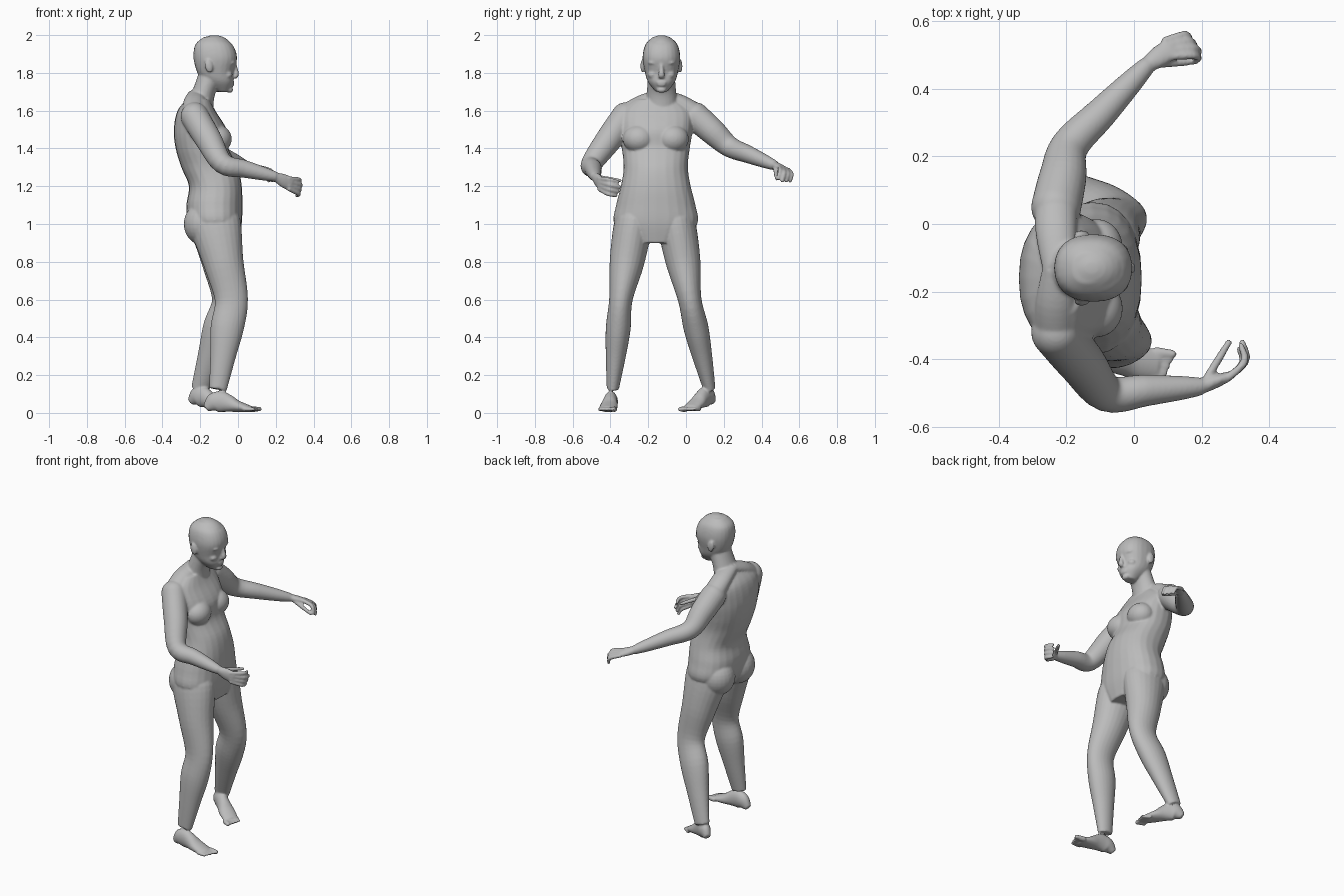
import bpy, bmesh, math
from mathutils import Vector, Matrix

cube = bpy.data.objects.get("Cube")
if cube:
    bpy.data.objects.remove(cube, do_unlink=True)

skin = bpy.data.materials.new("matte_grey")
skin.use_nodes = True
grey = (.5, .5, .5, 1)
skin.diffuse_color = grey
skin.node_tree.nodes["Principled BSDF"].inputs["Base Color"].default_value = grey

bm = bmesh.new()
SEGMENTS = 24
HEAD_Y = -.13
TORSO_Y = -.16
X_AXIS = Vector((1, 0, 0))
Y_AXIS = Vector((0, 1, 0))
Z_AXIS = Vector((0, 0, 1))


def smooth_rows(rows, steps=5):
    """Catmull-Rom interpolation between rows of numbers."""
    result = []
    last = len(rows) - 1
    for i in range(last):
        before, start, end, after = (rows[max(0, min(last, i + k))] for k in (-1, 0, 1, 2))
        for step in range(steps):
            t = step / steps
            row = []
            for p, q, r, s in zip(before, start, end, after):
                slope_in, slope_out = (r - p) / 2, (s - q) / 2
                blend = t * t * (3 - 2 * t)
                row.append(q + (r - q) * blend + slope_in * t * (1 - t) ** 2
                           - slope_out * t * t * (1 - t))
            result.append(row)
    return result + [list(rows[-1])]


def oval(center, u, v, power=2):
    """Ring of points on a rounded oval spanned by u and v."""
    ring = []
    for i in range(SEGMENTS):
        angle = math.tau * i / SEGMENTS
        c, s = math.cos(angle), math.sin(angle)
        ring.append(center + u * math.copysign(abs(c) ** (2 / power), c)
                    + v * math.copysign(abs(s) ** (2 / power), s))
    return ring


def skin_rings(rings):
    """Join rings of points into a closed shell."""
    loops = [[bm.verts.new(point) for point in ring] for ring in rings]
    faces = [bm.faces.new(loops[0][::-1]), bm.faces.new(loops[-1])]
    for lower, upper in zip(loops, loops[1:]):
        for i in range(SEGMENTS):
            j = (i + 1) % SEGMENTS
            faces.append(bm.faces.new((lower[i], lower[j], upper[j], upper[i])))
    bmesh.ops.recalc_face_normals(bm, faces=faces)


def stack(rows, y):
    """Level rings given as height, centre x, half depth, half width."""
    skin_rings([oval(Vector((x, y, z)), X_AXIS * depth, Y_AXIS * width, 2.3)
                for z, x, depth, width in smooth_rows(rows)])


def tube(points, widths, heights, up=Z_AXIS):
    """Tube through points with a sideways and an upward radius at each."""
    rows = smooth_rows([(*p, w, h) for p, w, h in zip(points, widths, heights)])
    path = [Vector(row[:3]) for row in rows]
    rings = []
    for i, row in enumerate(rows):
        along = path[min(i + 1, len(path) - 1)] - path[max(i - 1, 0)]
        side = along.cross(up).normalized()
        rings.append(oval(path[i], side * row[3], side.cross(along).normalized() * row[4]))
    skin_rings(rings)


def limb(joints, stations, widths, heights, up):
    """Tube along three joints; a station runs from 0 at the first to 2 at the last."""
    first, middle, last = joints
    points = [first.lerp(middle, t) if t < 1 else middle.lerp(last, t - 1) for t in stations]
    tube(points, widths, heights, up)


def ball(center, size, tilt=0):
    matrix = Matrix.Translation(center) @ Matrix.Rotation(tilt, 4, 'Y') @ Matrix.Diagonal((*size, 1))
    bmesh.ops.create_uvsphere(bm, u_segments=24, v_segments=16, radius=1, matrix=matrix)


def pair(x, y, spread, z, size, tilt=0):
    """Two balls mirrored to either side of y."""
    for side in (-spread, spread):
        ball((x, y + side, z), size, tilt)


def digit(points, radius):
    """Finger or toe with a rounded tip."""
    radii = (radius, radius, radius * .8)
    tube(points, radii, radii)
    ball(points[-1], [radius * .85] * 3)


def leg(hip, knee, ankle):
    limb((hip, knee, ankle), (-.2, 0, .5, 1, 1.3, 1.6, 1.95),
         (.07, .1, .092, .062, .066, .053, .032),
         (.1, .135, .107, .088, .088, .068, .047), X_AXIS)


def foot(heel, toe, lift, inner):
    """Foot with five toes; inner is the side of the big toe."""
    across = (toe - heel).normalized().cross(Z_AXIS) * inner
    widths = (.02, .034, .036, .04, .047, .048, .042)
    heights = (.02, .05, .055, .046, .033, .024, .016)
    points = []
    for i, height in enumerate(heights):
        t = i / len(heights)
        points.append(heel.lerp(toe, t) + Z_AXIS * (lift * (1 - t) + height + .004))
    tube(points, widths, heights)
    for i in range(5):
        offset = across * (.036 - .019 * i) + Z_AXIS * .02
        tip = 1 - .02 * i
        digit([heel.lerp(toe, t) + offset for t in (tip - .2, tip - .1, tip)],
              .011 if i else .015)


def arm(shoulder, elbow, wrist):
    ball(shoulder, [.074] * 3)
    radii = (.074, .07, .056, .047, .035, .026)
    limb((shoulder, elbow, wrist), (0, .5, 1, 1.4, 1.8, 2), radii, radii, Z_AXIS)


def hand(wrist, knuckle, spread, reach, curl, thumb):
    """Palm, four fingers fanned along spread, and a thumb."""
    across = spread.length * .65
    flat = .014
    tube((wrist, wrist.lerp(knuckle, .5), knuckle), (.022, .02, flat), (.024, across, across),
         spread.normalized())
    for i in range(4):
        offset = spread * (i / 3 - .5)
        length = 1 - .1 * abs(i - 1)
        base = knuckle + offset
        bend = base + reach * length + offset * .4
        digit((base - reach * .3, bend, bend + curl * length), .0115)
    digit((wrist.lerp(thumb, .2), wrist.lerp(thumb, .6), thumb), .012)


# Torso, neck and shoulder slopes
stack([(.9, -.1, .1, .13), (1, -.12, .14, .22), (1.1, -.125, .148, .21), (1.2, -.12, .14, .185),
       (1.3, -.15, .15, .17), (1.4, -.19, .14, .18), (1.5, -.2, .14, .195),
       (1.6, -.22, .1, .19), (1.66, -.21, .06, .11)], TORSO_Y)
tube([(-.21, HEAD_Y, 1.6), (-.18, HEAD_Y, 1.7), (-.14, HEAD_Y, 1.8)],
     (.09, .078, .07), (.08, .06, .065), X_AXIS)
for side in (-1, 1):
    tube([(-.22, HEAD_Y, 1.68), (-.23, HEAD_Y + side * .1, 1.64), (-.23, HEAD_Y + side * .18, 1.58)],
         (.05, .06, .065), (.035, .045, .06))
pair(-.11, TORSO_Y, .09, 1.45, (.077, .085, .075))
pair(-.18, TORSO_Y, .1, 1, (.107, .105, .115))

# Legs and feet, right then left
leg(Vector((-.12, -.28, 1)), Vector((-.035, -.345, .6)), Vector((-.11, -.39, .1)))
foot(Vector((-.17, -.39, 0)), Vector((.11, -.42, 0)), 0, -1)
leg(Vector((-.12, -.05, 1)), Vector((-.05, .02, .6)), Vector((-.21, .13, .1)))
foot(Vector((-.25, .14, 0)), Vector((-.03, 0, 0)), .035, 1)

# Arms and hands, right then left
wrist = Vector((.2, -.48, 1.25))
arm(Vector((-.23, -.32, 1.57)), Vector((-.08, -.5, 1.32)), wrist)
hand(wrist, Vector((.28, -.45, 1.21)), Vector((0, 0, -.055)),
     Vector((.05, .045, -.015)), Vector((-.01, .055, -.012)), Vector((.28, -.35, 1.23)))
wrist = Vector((.04, .47, 1.31))
arm(Vector((-.23, .05, 1.57)), Vector((-.19, .23, 1.41)), wrist)
hand(wrist, Vector((.11, .52, 1.29)), Vector((-.015, .045, -.015)),
     Vector((.06, .01, -.02)), Vector((.02, -.01, -.045)), Vector((.18, .48, 1.24)))

# Head
stack([(1.7, -.08, .03, .03), (1.75, -.1, .075, .07), (1.8, -.12, .095, .087),
       (1.88, -.12, .115, .1), (1.95, -.128, .098, .085), (1.99, -.135, .045, .045)], HEAD_Y)
ball((-.125, HEAD_Y, 1.89), (.112, .098, .11))

# Nose, lips and chin
tube([(-.02, HEAD_Y, 1.85), (-.015, HEAD_Y, 1.82), (-.009, HEAD_Y, 1.79), (-.02, HEAD_Y, 1.775)],
     (.011, .012, .017, .014), (.012, .014, .014, .01), X_AXIS)
ball((-.031, HEAD_Y, 1.75), (.013, .03, .007))
ball((-.032, HEAD_Y, 1.737), (.013, .025, .008))
ball((-.045, HEAD_Y, 1.71), (.02, .026, .016))

# Brows, eyes, cheeks and ears
pair(-.033, HEAD_Y, .04, 1.853, (.02, .032, .009))
pair(-.04, HEAD_Y, .038, 1.828, (.015, .018, .01))
pair(-.055, HEAD_Y, .045, 1.79, (.026, .027, .022))
pair(-.155, HEAD_Y, .1, 1.836, (.021, .011, .036), -.2)

# Fuse everything into one continuous skin
mesh = bpy.data.meshes.new("body")
bm.to_mesh(mesh)
bm.free()
mesh.materials.append(skin)
body = bpy.data.objects.new("body", mesh)
bpy.context.collection.objects.link(body)
fuse = body.modifiers.new("fuse", 'REMESH')
fuse.mode = 'VOXEL'
fuse.voxel_size = .006
relax = body.modifiers.new("relax", 'SMOOTH')
relax.iterations = 5
bpy.ops.object.select_all(action='DESELECT')
body.select_set(True)
bpy.context.view_layer.objects.active = body
bpy.ops.object.convert(target='MESH')
bpy.ops.object.shade_smooth()
